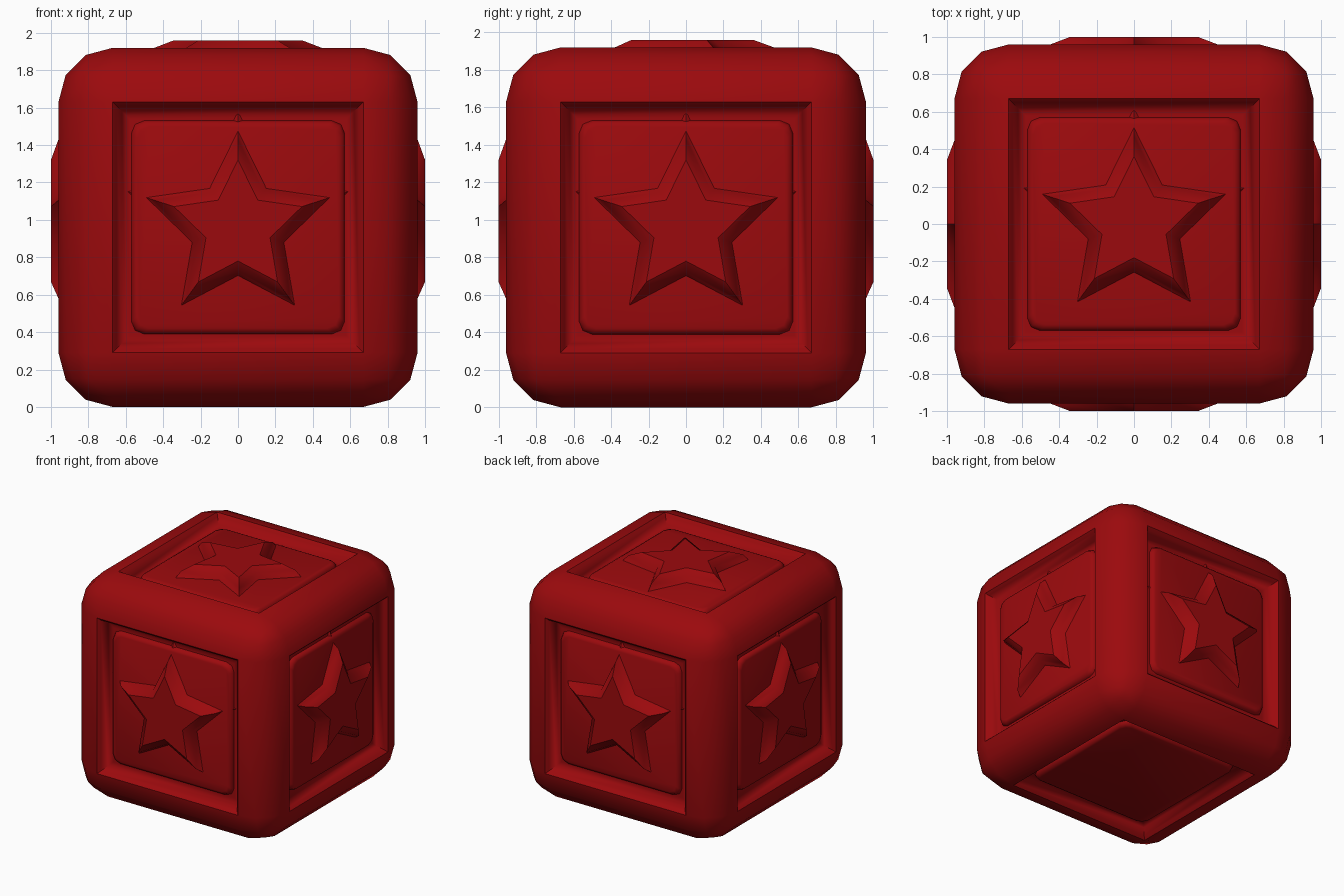
import bpy, bmesh
from math import sin, cos, pi, radians
from mathutils import Matrix, Vector

old = bpy.data.objects.get("Cube")
if old:
    bpy.data.objects.remove(old, do_unlink=True)

H = 0.96                      # half size of the block
ROUND = 0.29                  # radius of the rounded frame
GROOVE = 0.87                 # height of the groove floor above the centre
PANEL = 0.908                 # height of the panel face above the centre

red = bpy.data.materials.new("red")
red.use_nodes = True
colour = (0.33, 0.003, 0.004, 1)
red.diffuse_color = colour
red.node_tree.nodes["Principled BSDF"].inputs["Base Color"].default_value = colour


def add_object(name, bm, angle):
    """Make a smooth-shaded object whose steeper edges stay sharp."""
    bmesh.ops.recalc_face_normals(bm, faces=bm.faces)
    mesh = bpy.data.meshes.new(name)
    bm.to_mesh(mesh)
    bm.free()
    mesh.materials.append(red)
    obj = bpy.data.objects.new(name, mesh)
    bpy.context.collection.objects.link(obj)
    bpy.ops.object.select_all(action='DESELECT')
    obj.select_set(True)
    bpy.context.view_layer.objects.active = obj
    bpy.ops.object.shade_smooth_by_angle(angle=radians(angle))


def loft(name, outline, rings, side, angle):
    """Stack scaled copies of an outline along a side's outward axis."""
    bm = bmesh.new()
    layers = [[bm.verts.new(side @ Vector((x * s, y * s, h))) for x, y in outline]
              for s, h in rings]
    n = len(outline)
    for low, high in zip(layers, layers[1:]):
        for i in range(n):
            j = (i + 1) % n
            bm.faces.new((low[i], low[j], high[j], high[i]))
    bm.faces.new(layers[0][::-1])
    bm.faces.new(layers[-1])
    add_object(name, bm, angle)


# Rounded block whose frame curves down to a sunken floor on each side
bm = bmesh.new()
bmesh.ops.create_cube(bm, size=2 * H)
bmesh.ops.bevel(bm, geom=bm.edges[:], offset=ROUND, segments=3, profile=0.5,
                affect='EDGES')
big = [f for f in bm.faces if f.calc_area() > 1]
for width, drop in ((0.03, 0.022), (0.04, 0.055), (0.03, 0.013), (0.03, 0)):
    bmesh.ops.inset_individual(bm, faces=big, thickness=width, depth=-drop)
bmesh.ops.translate(bm, verts=bm.verts, vec=(0, 0, H))
add_object("block_frame", bm, 60)

# Outlines: square with rounded corners, and five pointed star
plate = []
for k in range(4):
    for a in (0, 45, 90):
        t = radians(a + 90 * k)
        cx = 1 if k in (0, 3) else -1
        cy = 1 if k in (0, 1) else -1
        plate.append((cx * 0.88 + 0.12 * cos(t), cy * 0.88 + 0.12 * sin(t)))
star = []
for i in range(10):
    r = 0.5 if i % 2 else 1
    star.append((r * sin(i * pi / 5), r * cos(i * pi / 5)))

# Turn the upward-facing layout onto each side
up = Matrix.Translation((0, 0, H))
stand = Matrix.Rotation(pi / 2, 4, 'X')
sides = {
    "top": up,
    "bottom": up @ Matrix.Rotation(pi, 4, 'X'),
    "front": up @ stand,
    "left": up @ Matrix.Rotation(pi / 2, 4, 'Z') @ stand,
    "back": up @ Matrix.Rotation(pi, 4, 'Z') @ stand,
    "right": up @ Matrix.Rotation(-pi / 2, 4, 'Z') @ stand,
}

# Raised panel on every side, raised star on all but the bottom
for where, side in sides.items():
    loft(where + "_panel", plate,
         [(0.572, GROOVE - 0.02), (0.57, GROOVE + 0.005), (0.56, PANEL - 0.01),
          (0.54, PANEL)], side, 50)
    if where != "bottom":
        loft(where + "_star", star,
             [(0.62, GROOVE), (0.515, PANEL), (0.47, H), (0.36, 1.0)], side, 35)
